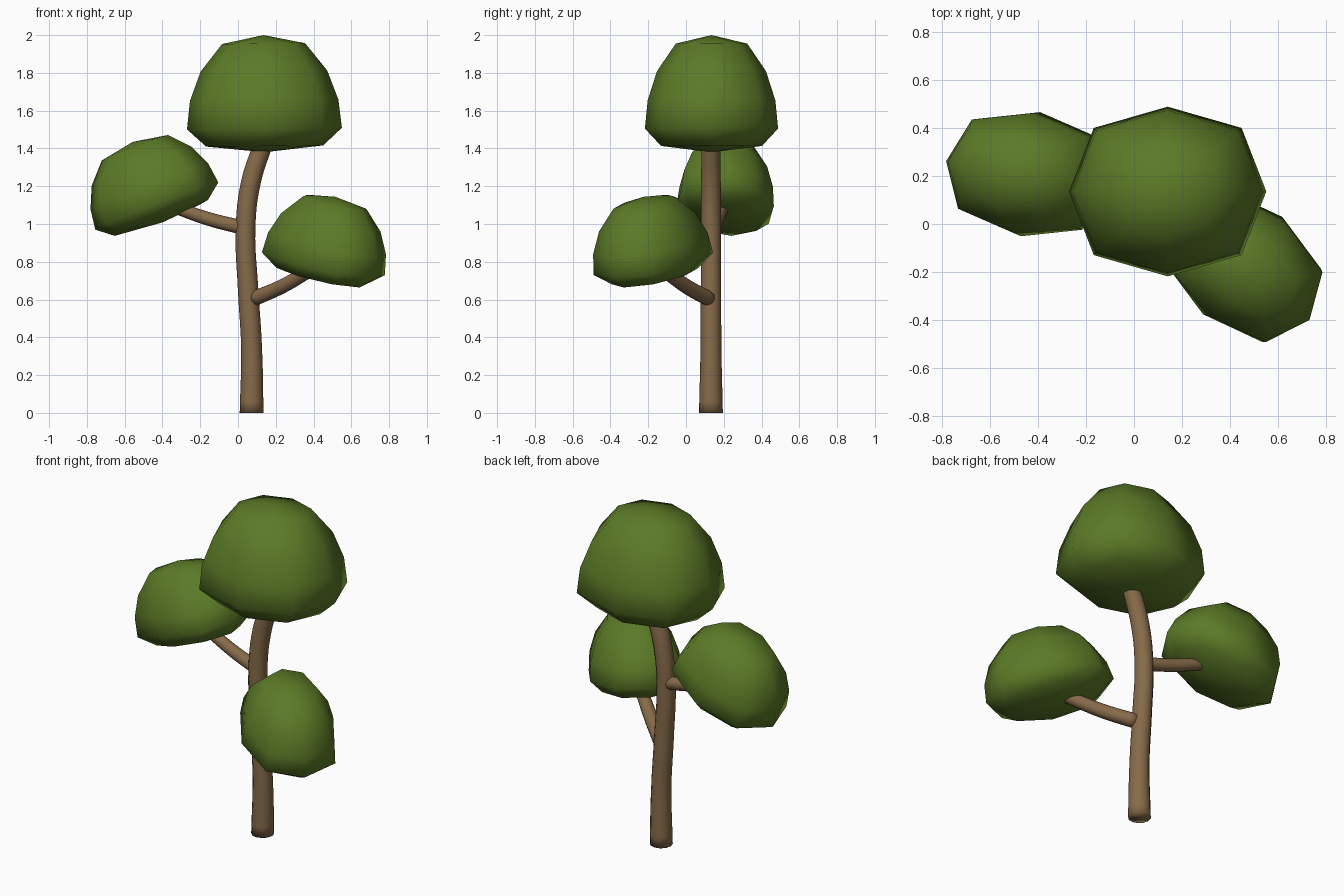
import bpy
import bmesh
import math
from mathutils import Matrix, Vector

cube = bpy.data.objects.get("Cube")
if cube:
    bpy.data.objects.remove(cube, do_unlink=True)


def make_material(name, rgb):
    mat = bpy.data.materials.new(name)
    mat.use_nodes = True
    color = (*rgb, 1.0)
    mat.diffuse_color = color
    bsdf = mat.node_tree.nodes["Principled BSDF"]
    bsdf.inputs["Base Color"].default_value = color
    bsdf.inputs["Roughness"].default_value = 0.9
    return mat


leaf_green = make_material("leaf green", (0.105, 0.195, 0.02))
bark_brown = make_material("bark brown", (0.24, 0.145, 0.068))


def foliage(name, center, along, up, scale):
    """Eight-sided dome; along is its long axis, up its crown direction."""
    x_axis = Vector(along).normalized()
    y_axis = Vector(up).cross(x_axis).normalized()
    z_axis = x_axis.cross(y_axis)
    axes = [axis * s for axis, s in zip((x_axis, y_axis, z_axis), scale)]
    matrix = Matrix(axes).transposed()

    # Rings of (radius, height, corner swell) measured from the widest ring
    rings = [(0.31, -0.092, 1.02), (0.41, 0.0, 1.06), (0.393, 0.15, 1.06),
             (0.335, 0.305, 1.05), (0.22, 0.45, 1.03)]
    sides = 8
    depth = 0.86   # the dome is narrower front to back
    bm = bmesh.new()

    def add(x, y, z):
        return bm.verts.new(matrix @ Vector((x, y, z)) + Vector(center))

    loops = []
    for radius, height, swell in rings:
        loop = []
        for i in range(sides):
            angle = math.tau * i / sides
            r = radius * (swell if i % 2 else 1.0)
            loop.append(add(r * math.cos(angle), r * depth * math.sin(angle), height))
        loops.append(loop)
    bottom = add(0, 0, -0.125)
    top = add(0, 0, 0.495)
    for i in range(sides):
        j = (i + 1) % sides
        for low, high in zip(loops, loops[1:]):
            bm.faces.new((low[i], low[j], high[j], high[i]))
        bm.faces.new((bottom, loops[0][j], loops[0][i]))
        bm.faces.new((top, loops[-1][i], loops[-1][j]))
    bmesh.ops.recalc_face_normals(bm, faces=bm.faces)
    for face in bm.faces:
        face.smooth = True

    mesh = bpy.data.meshes.new(name)
    bm.to_mesh(mesh)
    bm.free()
    mesh.materials.append(leaf_green)
    obj = bpy.data.objects.new(name, mesh)
    bpy.context.collection.objects.link(obj)


def limb(name, points):
    """Tapered round tube through points of (x, y, z, radius)."""
    curve = bpy.data.curves.new(name, "CURVE")
    curve.dimensions = "3D"
    curve.bevel_depth = 1.0
    curve.bevel_resolution = 4
    curve.resolution_u = 6
    curve.use_fill_caps = True
    spline = curve.splines.new("BEZIER")
    spline.bezier_points.add(len(points) - 1)
    for knot, (x, y, z, radius) in zip(spline.bezier_points, points):
        knot.co = (x, y, z)
        knot.radius = radius
        knot.handle_left_type = knot.handle_right_type = "AUTO"
    curve.materials.append(bark_brown)
    obj = bpy.data.objects.new(name, curve)
    bpy.context.collection.objects.link(obj)
    bpy.ops.object.select_all(action="DESELECT")
    obj.select_set(True)
    bpy.context.view_layer.objects.active = obj
    bpy.ops.object.convert(target="MESH")
    # Weld the end caps so that they shade round
    mesh = bpy.context.view_layer.objects.active.data
    bm = bmesh.new()
    bm.from_mesh(mesh)
    bmesh.ops.remove_doubles(bm, verts=bm.verts, dist=0.0005)
    bm.to_mesh(mesh)
    bm.free()
    bpy.ops.object.shade_smooth()


# Trunk and its two branches
limb("trunk", [(0.072, 0.132, 0.0, 0.063), (0.072, 0.132, 0.34, 0.055),
               (0.053, 0.132, 0.66, 0.054), (0.04, 0.132, 0.98, 0.052),
               (0.068, 0.132, 1.22, 0.052), (0.135, 0.132, 1.43, 0.05)])
limb("left_branch", [(0.085, 0.12, 0.605, 0.041), (0.23, 0.005, 0.668, 0.039),
                     (0.40, -0.13, 0.765, 0.035)])
limb("right_branch", [(0.03, 0.135, 0.98, 0.038), (-0.15, 0.165, 1.025, 0.036),
                      (-0.39, 0.205, 1.11, 0.033)])

# Three masses of leaves
foliage("top_foliage", (0.14, 0.135, 1.505), (1, 0, 0.01), (0, 0, 1), (1, 1, 1))
foliage("left_foliage", (0.452, -0.173, 0.79), (0.27, -0.22, -0.08),
        (0.174, -0.14, 0.975), (0.87, 0.74, 0.734))
foliage("right_foliage", (-0.43, 0.207, 1.095), (0.325, -0.05, 0.125),
        (-0.351, 0.054, 0.935), (0.86, 0.74, 0.734))
